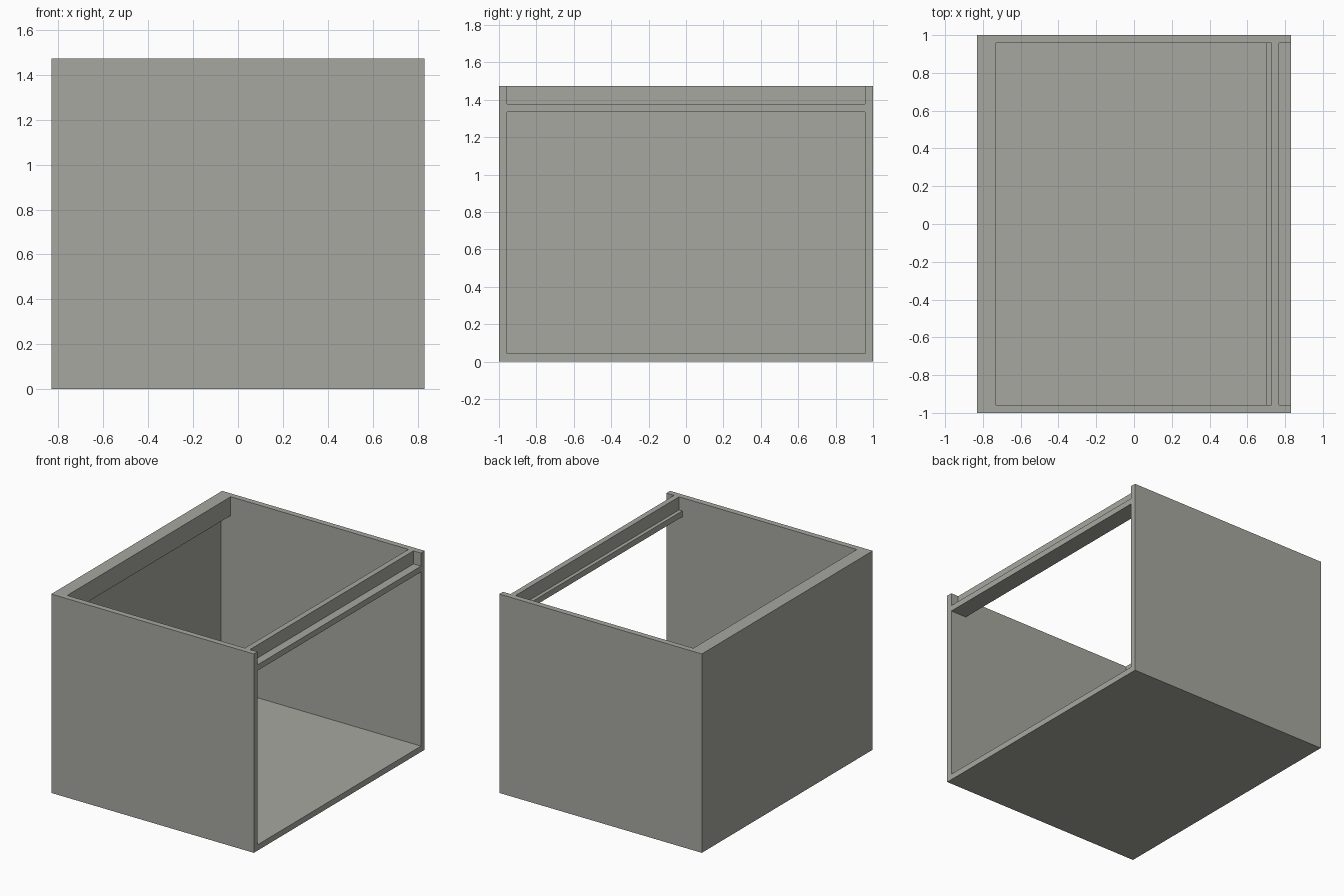
import bpy

default = bpy.data.objects.get("Cube")
if default:
    bpy.data.objects.remove(default, do_unlink=True)

# Single warm grey finish
COLOR = (0.39, 0.39, 0.355, 1.0)
grey = bpy.data.materials.new("warm_grey")
grey.use_nodes = True
grey.diffuse_color = COLOR
grey.node_tree.nodes["Principled BSDF"].inputs["Base Color"].default_value = COLOR

W, D, H = 0.83, 1.0, 1.473   # half width, half depth, height
T = 0.043                    # panel thickness
INNER = D - T                # inner half depth
RAIL = 1.333                 # underside of the rails


def panel(name, x, y, z):
    """Box spanning the given (low, high) ranges."""
    spans = (x, y, z)
    bpy.ops.mesh.primitive_cube_add(size=1, location=[sum(s) / 2 for s in spans])
    obj = bpy.context.object
    obj.name = name
    obj.scale = [high - low for low, high in spans]
    bpy.ops.object.transform_apply(location=False, rotation=False, scale=True)
    obj.data.materials.append(grey)
    return obj


# Full-height end panels
for name, side in (("front_panel", -1), ("back_panel", 1)):
    panel(name, (-W, W), sorted((side * INNER, side * D)), (0, H))

between = (-INNER, INNER)

# Floor and thin closed side
panel("floor", (-W, W), between, (0, T))
panel("closed_side", (-W, -W + 0.02), between, (T, RAIL))

# Thick top beam above the closed side
panel("closed_side_beam", (-W, -0.73), between, (RAIL, H))

# Open side: flat rail with an upright strip standing on it
panel("open_side_rail", (0.70, W), between, (RAIL, RAIL + T))
panel("open_side_strip", (0.727, 0.768), between, (RAIL + T, H))
